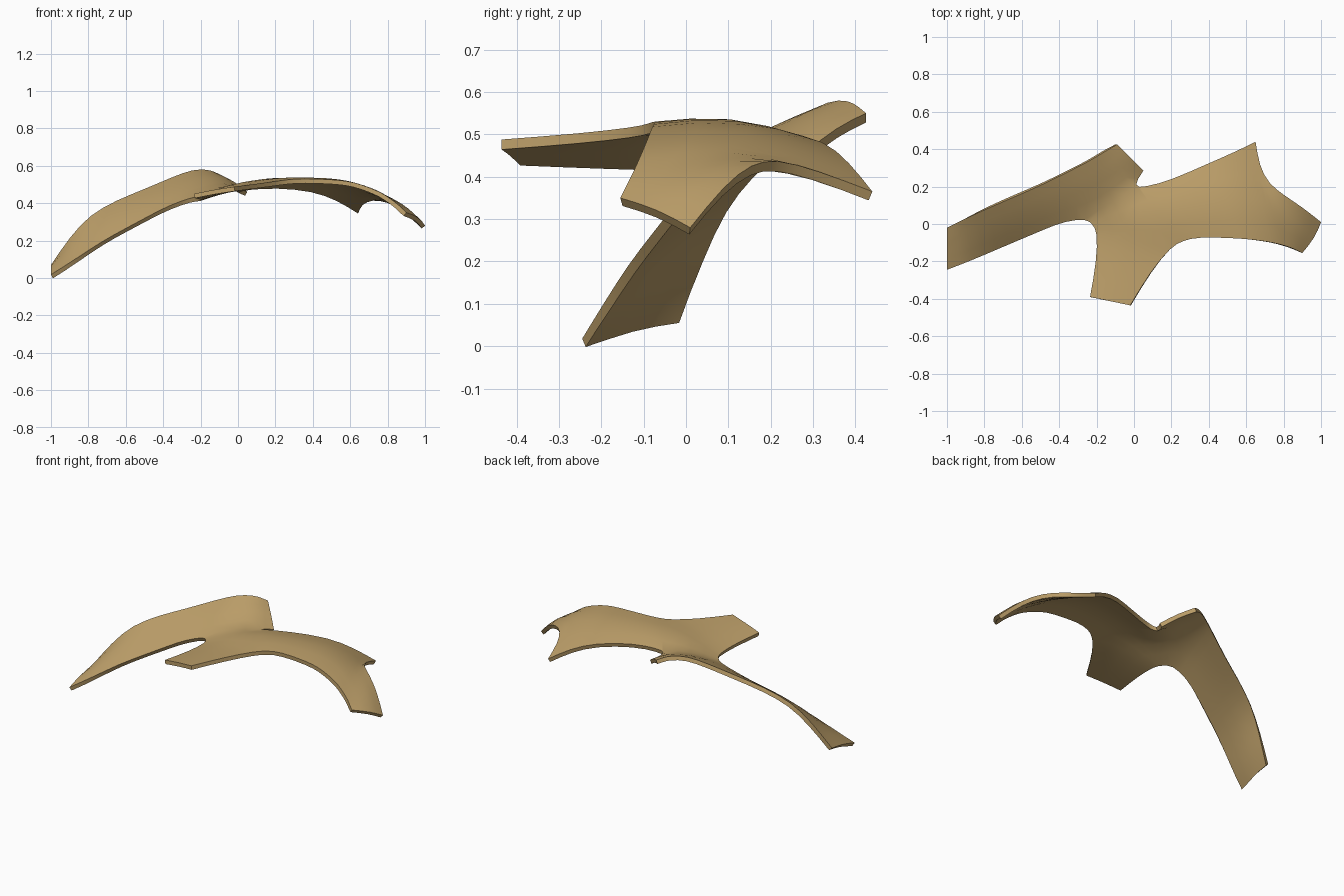
import bpy, bmesh
from mathutils import Vector

if "Cube" in bpy.data.objects:
    bpy.data.objects.remove(bpy.data.objects["Cube"])

THICK = 0.024


def mid(a, b, lift=0.012):
    """Crown point halfway between two edge points."""
    m = (Vector(a) + Vector(b)) / 2
    return (m.x, m.y, m.z + lift)


# Seam where the long band joins the hub
seam = [(-.25, .03, .43), (-.12, .11, .475), (-.01, .195, .485)]

# Long band: back edge, front edge
band_edges = [
    ((-1, -.02, .07), (-1, -.245, .018)),
    ((-.9, .03, .218), (-.87, -.195, .1)),
    ((-.79, .08, .342), (-.73, -.135, .195)),
    ((-.64, .145, .42), (-.6, -.08, .265)),
    ((-.5, .205, .475), (-.47, -.025, .335)),
    ((-.35, .28, .54), (-.37, .015, .387)),
    ((-.24, .335, .582), seam[0]),
    ((-.16, .385, .58), seam[1]),
    ((-.125, .405, .567), seam[2]),
    ((-.09, .425, .55), (.05, .285, .46)),
]
band = [(a, mid(a, b), b) for a, b in band_edges]

# Short front tab and hub: left, middle, right
gusset = (.2, -.12, .517)
hub_mid = (.1, .04, .535)
tab = [
    ((-.235, -.39, .45), (-.13, -.412, .472), (-.02, -.435, .488)),
    ((-.2, -.2, .442), (-.05, -.22, .482), (.09, -.25, .502)),
    ((-.195, -.04, .437), (0, -.08, .503), gusset),
    ((-.222, -.005, .432), (-.03, .02, .51), hub_mid),
    tuple(seam),
]

# Wide arm with rear flare and drooping end: back, middle, front
arm = [
    (seam[2], hub_mid, gusset),
    ((.06, .197, .495), (.15, .07, .543), (.26, -.09, .525)),
    ((.2, .235, .505), (.25, .09, .547), (.34, -.068, .533)),
    ((.4, .325, .488), (.43, .12, .548), (.54, -.076, .525)),
    ((.54, .385, .435), (.55, .14, .535), (.62, -.082, .512)),
    ((.65, .44, .365), (.64, .13, .515), (.7, -.092, .485)),
    ((.67, .31, .415), (.71, .09, .492), (.77, -.105, .455)),
    ((.72, .215, .442), (.78, .05, .458), (.82, -.12, .42)),
    ((.8, .155, .432), (.85, .02, .42), (.86, -.135, .39)),
    ((.9, .09, .38), (.92, -.01, .375), (.88, -.146, .368)),
    ((1, .01, .28), (.97, -.07, .325), (.9, -.155, .35)),
]

bm = bmesh.new()
for rows in (band, tab, arm):
    grid = [[bm.verts.new(p) for p in row] for row in rows]
    for r0, r1 in zip(grid, grid[1:]):
        for j in range(2):
            bm.faces.new((r0[j], r0[j + 1], r1[j + 1], r1[j]))
bmesh.ops.remove_doubles(bm, verts=bm.verts, dist=0.0005)

# Keep the pointed flare crisp
crease = bm.verts.layers.float.new("crease_vert")
for v in bm.verts:
    if (v.co - Vector((.65, .44, .365))).length < 0.001:
        v[crease] = 1.0

mesh = bpy.data.meshes.new("curved_shell")
bm.to_mesh(mesh)
bm.free()
shell = bpy.data.objects.new("curved_shell", mesh)
bpy.context.collection.objects.link(shell)

tan = bpy.data.materials.new("tan")
tan.diffuse_color = (.515, .352, .145, 1)
tan.use_nodes = True
tan.node_tree.nodes["Principled BSDF"].inputs["Base Color"].default_value = tan.diffuse_color
mesh.materials.append(tan)

# Smooth the sheet, then give it thickness below
sub = shell.modifiers.new("smooth", 'SUBSURF')
sub.levels = sub.render_levels = 1
sub.boundary_smooth = 'PRESERVE_CORNERS'
sol = shell.modifiers.new("thickness", 'SOLIDIFY')
sol.thickness = THICK
sol.offset = -1

bpy.context.view_layer.objects.active = shell
shell.select_set(True)
for name in ("smooth", "thickness"):
    bpy.ops.object.modifier_apply(modifier=name)
bpy.ops.object.shade_smooth_by_angle(angle=0.7)
